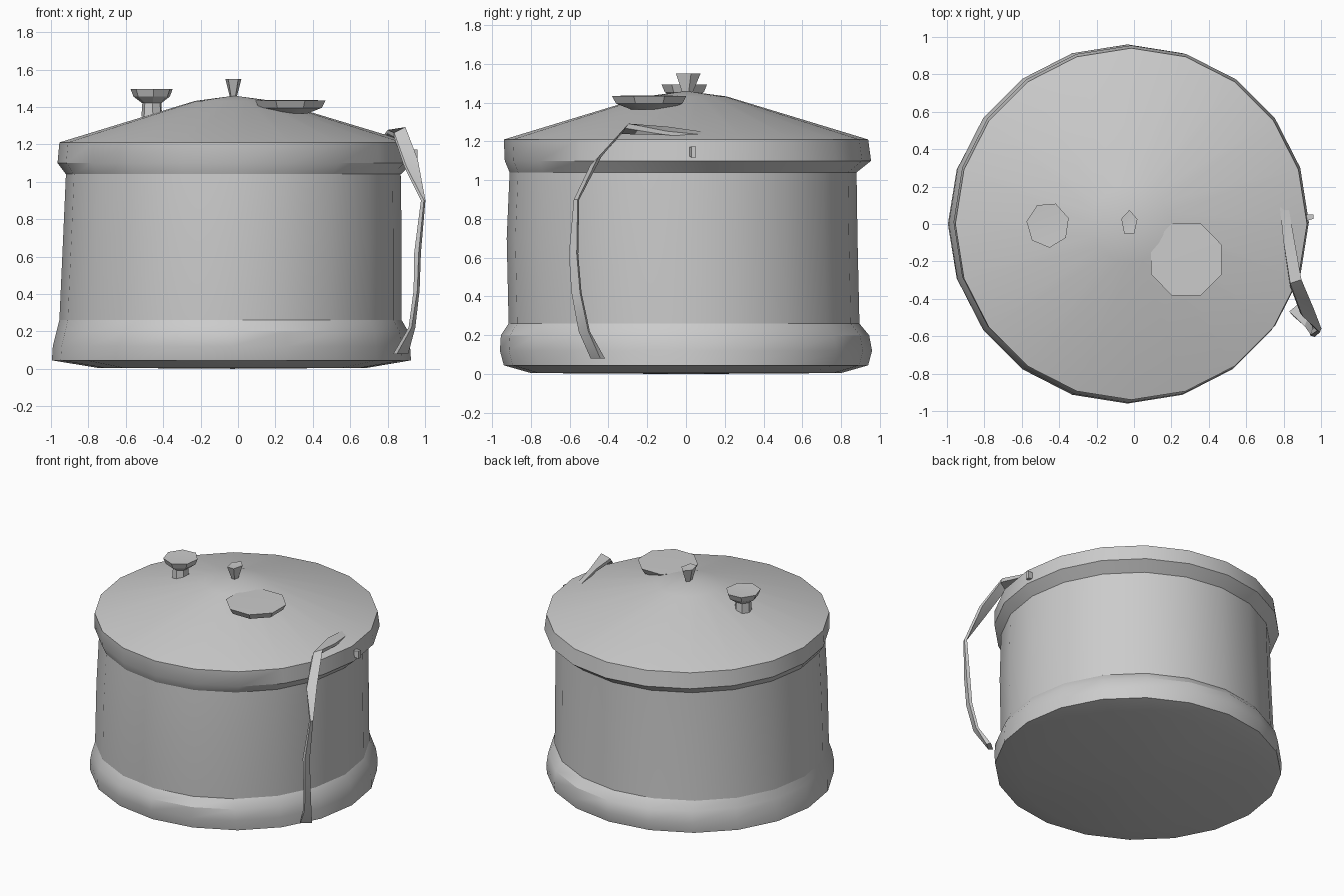
import bpy, bmesh, math
from mathutils import Vector

if "Cube" in bpy.data.objects:
    bpy.data.objects.remove(bpy.data.objects["Cube"])


def finish(name, bm, angle):
    bmesh.ops.recalc_face_normals(bm, faces=bm.faces)
    mesh = bpy.data.meshes.new(name)
    bm.to_mesh(mesh)
    bm.free()
    ob = bpy.data.objects.new(name, mesh)
    bpy.context.collection.objects.link(ob)
    bpy.ops.object.select_all(action='DESELECT')
    ob.select_set(True)
    bpy.context.view_layer.objects.active = ob
    bpy.ops.object.shade_smooth_by_angle(angle=math.radians(angle))
    return ob


def lathe(name, rings, sides, angle=30, turn=0.0):
    """Rings are (centre x, centre y, radius x, radius y, z); radius 0 closes the end."""
    bm = bmesh.new()
    loops = []
    for cx, cy, rx, ry, z in rings:
        if rx == 0:
            loops.append([bm.verts.new((cx, cy, z))])
            continue
        steps = [turn + 2 * math.pi * i / sides for i in range(sides)]
        loops.append([bm.verts.new((cx + rx * math.cos(a), cy + ry * math.sin(a), z)) for a in steps])
    for lo, hi in zip(loops, loops[1:]):
        for i in range(sides):
            j = (i + 1) % sides
            if len(lo) == 1:
                bm.faces.new((lo[0], hi[j], hi[i]))
            elif len(hi) == 1:
                bm.faces.new((lo[i], lo[j], hi[0]))
            else:
                bm.faces.new((lo[i], lo[j], hi[j], hi[i]))
    return finish(name, bm, angle)


def round_part(name, cx, cy, profile, sides, squash=1.0, turn=0.0):
    return lathe(name, [(cx, cy, r * squash, r, z) for r, z in profile], sides, turn=turn)


def band(name, stations):
    """Thin strap; each station is (centre, half width vector, half thickness vector)."""
    bm = bmesh.new()
    loops = []
    for c, w, t in stations:
        c, w, t = Vector(c), Vector(w), Vector(t)
        loops.append([bm.verts.new(p) for p in (c - w - t, c + w - t, c + w + t, c - w + t)])
    for lo, hi in zip(loops, loops[1:]):
        for i in range(4):
            j = (i + 1) % 4
            bm.faces.new((lo[i], lo[j], hi[j], hi[i]))
    bm.faces.new(loops[0])
    bm.faces.new(loops[-1])
    return finish(name, bm, 30)


SIDES = 20

# Flared foot with the closed underside
lathe("base", [(-.03, 0, 0, 0, 0), (-.03, 0, .72, .80, .005), (-.035, 0, .96, .94, .045),
               (-.035, 0, .955, .96, .12), (-.03, -.005, .94, .95, .2),
               (-.04, -.01, .915, .905, .26)], SIDES)

# Straight wall
lathe("wall", [(-.04, -.01, .915, .905, .26), (-.03, -.02, .905, .905, .7),
               (-.025, -.015, .895, .895, 1.04)], SIDES)

# Overhanging rim and shallow conical lid
lathe("rim", [(-.025, -.015, .895, .895, 1.04), (-.015, .01, .95, .945, 1.1),
              (-.015, .0, .94, .94, 1.21)], SIDES)
lathe("lid", [(-.015, .0, .94, .94, 1.21), (-.02, 0, .21, .21, 1.432),
              (-.02, 0, 0, 0, 1.46)], SIDES)

# Fittings on the lid
round_part("left_knob", -.46, -.005,
           [(.06, 1.35), (.055, 1.42), (.105, 1.455), (.122, 1.495), (0, 1.49)], 7, .95, .3)
round_part("centre_knob", -.025, .005, [(.02, 1.43), (.07, 1.55), (0, 1.545)], 5, .65, .3)
round_part("lid_disc", .28, -.19,
           [(.10, 1.365), (.185, 1.395), (.208, 1.435), (0, 1.438)], 8, .98, math.pi / 8)

# Side handle: bowed strap standing off the wall
band("side_handle", [
    ((.87, -.455, .08), (.03, .025, 0), (.01, -.012, 0)),
    ((.93, -.525, .22), (.01, .025, 0), (.008, -.004, 0)),
    ((.955, -.565, .42), (.006, .022, 0), (.01, -.004, 0)),
    ((.96, -.58, .62), (.006, .02, 0), (.012, -.004, 0)),
    ((.99, -.565, .9), (.004, .01, 0), (.008, -.004, 0)),
    ((.925, -.465, 1.1), (.03, .02, .02), (.006, -.008, 0)),
    ((.865, -.315, 1.265), (.03, .01, .015), (.0, .008, .012)),
    ((.83, -.1, 1.255), (.03, 0, -.012), (0, 0, .01)),
    ((.79, .18, 1.225), (.02, 0, -.006), (0, 0, .006))])

# Small catch on the rim
band("rim_catch", [((.90, .03, 1.15), (0, .02, 0), (0, 0, .02)),
                   ((.96, .04, 1.145), (0, .012, 0), (0, 0, .028))])
